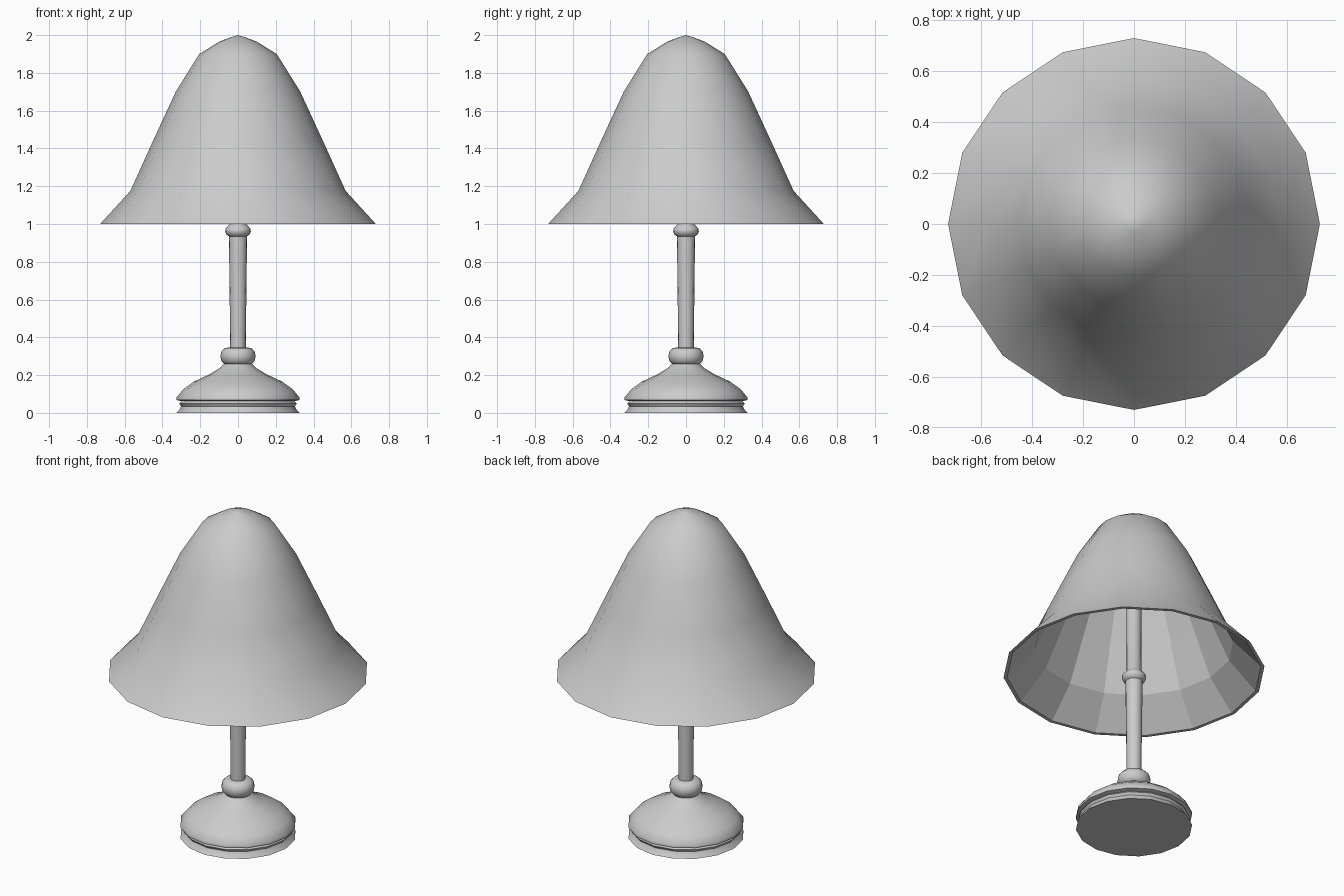
import bpy, bmesh
from math import cos, sin, pi, radians

if "Cube" in bpy.data.objects:
    bpy.data.objects.remove(bpy.data.objects["Cube"])

SIDES = 16


def lathe(name, profile, angle, flat_from=None):
    """Revolve (radius, z) points about z; radius 0 becomes a pole point."""
    bm = bmesh.new()
    rings = []
    for r, z in profile:
        count = SIDES if r > 0 else 1
        rings.append([bm.verts.new((r * cos(2 * pi * i / SIDES), r * sin(2 * pi * i / SIDES), z))
                      for i in range(count)])
    flat = []
    for k, (a, b) in enumerate(zip(rings, rings[1:])):
        for i in range(SIDES):
            j = (i + 1) % SIDES
            if len(a) == 1:
                f = bm.faces.new((a[0], b[j], b[i]))
            elif len(b) == 1:
                f = bm.faces.new((a[i], a[j], b[0]))
            else:
                f = bm.faces.new((a[i], a[j], b[j], b[i]))
            if flat_from is not None and k >= flat_from:
                flat.append(f)
    bmesh.ops.recalc_face_normals(bm, faces=bm.faces[:])
    bm.faces.index_update()
    flat_ids = [f.index for f in flat]
    mesh = bpy.data.meshes.new(name)
    bm.to_mesh(mesh)
    bm.free()
    ob = bpy.data.objects.new(name, mesh)
    bpy.context.collection.objects.link(ob)
    bpy.ops.object.select_all(action='DESELECT')
    ob.select_set(True)
    bpy.context.view_layer.objects.active = ob
    bpy.ops.object.shade_smooth_by_angle(angle=radians(angle))
    for i in flat_ids:
        mesh.polygons[i].use_smooth = False
    return ob


# Shade: outer bell, then the thin inner wall
outer = [(0, 2.0), (0.035, 1.99), (0.1, 1.965), (0.205, 1.9), (0.33, 1.7),
         (0.45, 1.44), (0.57, 1.175), (0.73, 1.0)]
inner = [(0.71, 1.0), (0.555, 1.17), (0.435, 1.435), (0.315, 1.69),
         (0.195, 1.885), (0.1, 1.945), (0, 1.975)]
lathe("lamp_shade", outer + inner, 40, flat_from=len(outer))

# Base: grooved foot and dome
lathe("lamp_base", [(0, 0), (0.325, 0), (0.308, 0.02), (0.302, 0.035), (0.312, 0.05),
                    (0.3, 0.062), (0.325, 0.068), (0.325, 0.082), (0.29, 0.125),
                    (0.235, 0.165), (0.15, 0.205), (0.1, 0.235), (0.075, 0.258),
                    (0, 0.258)], 40)

# Rounded knob above the base
lathe("base_knob", [(0, 0.255), (0.07, 0.255), (0.088, 0.275), (0.093, 0.3),
                    (0.088, 0.325), (0.07, 0.343), (0.045, 0.347), (0, 0.347)], 50)

# Stem with the collar under the shade
lathe("lamp_stem", [(0, 0.34), (0.041, 0.34), (0.048, 0.935), (0.06, 0.943),
                    (0.068, 0.96), (0.066, 0.975), (0.05, 0.993), (0.042, 1.0),
                    (0.042, 1.95), (0, 1.95)], 50)
